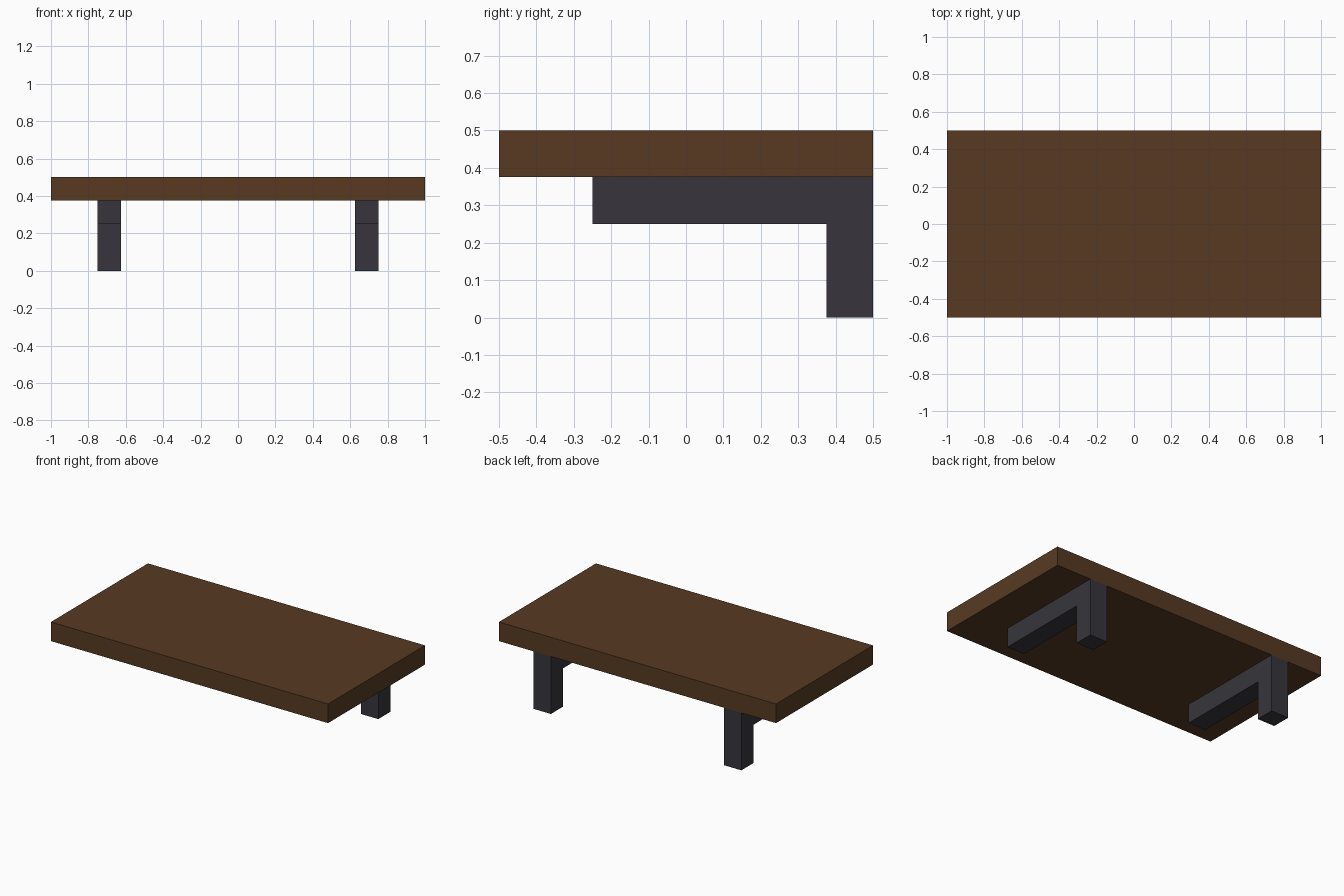
import bpy, bmesh

if "Cube" in bpy.data.objects:
    bpy.data.objects.remove(bpy.data.objects["Cube"])


def make_material(name, color):
    mat = bpy.data.materials.new(name)
    mat.diffuse_color = (*color, 1.0)
    mat.use_nodes = True
    mat.node_tree.nodes["Principled BSDF"].inputs["Base Color"].default_value = mat.diffuse_color
    return mat


def extrude_profile(name, profile, x0, x1, mat):
    """Extrude a (y, z) outline along x from x0 to x1."""
    bm = bmesh.new()
    face = bm.faces.new([bm.verts.new((x0, y, z)) for y, z in profile])
    result = bmesh.ops.extrude_face_region(bm, geom=[face])
    moved = [v for v in result["geom"] if isinstance(v, bmesh.types.BMVert)]
    bmesh.ops.translate(bm, vec=(x1 - x0, 0, 0), verts=moved)
    bmesh.ops.recalc_face_normals(bm, faces=bm.faces)
    mesh = bpy.data.meshes.new(name)
    bm.to_mesh(mesh)
    bm.free()
    mesh.materials.append(mat)
    obj = bpy.data.objects.new(name, mesh)
    bpy.context.collection.objects.link(obj)
    return obj


wood = make_material("dark brown wood", (0.095, 0.042, 0.016))
iron = make_material("dark grey iron", (0.038, 0.036, 0.045))

# Shelf board
board = [(-0.5, 0.375), (0.5, 0.375), (0.5, 0.5), (-0.5, 0.5)]
extrude_profile("shelf_board", board, -1.0, 1.0, wood)

# L-shaped brackets: arm under the board, leg down the back
bracket = [(-0.25, 0.375), (-0.25, 0.25), (0.375, 0.25),
           (0.375, 0.0), (0.5, 0.0), (0.5, 0.375)]
for side, x0 in (("left", -0.75), ("right", 0.625)):
    extrude_profile(f"{side}_bracket", bracket, x0, x0 + 0.125, iron)
